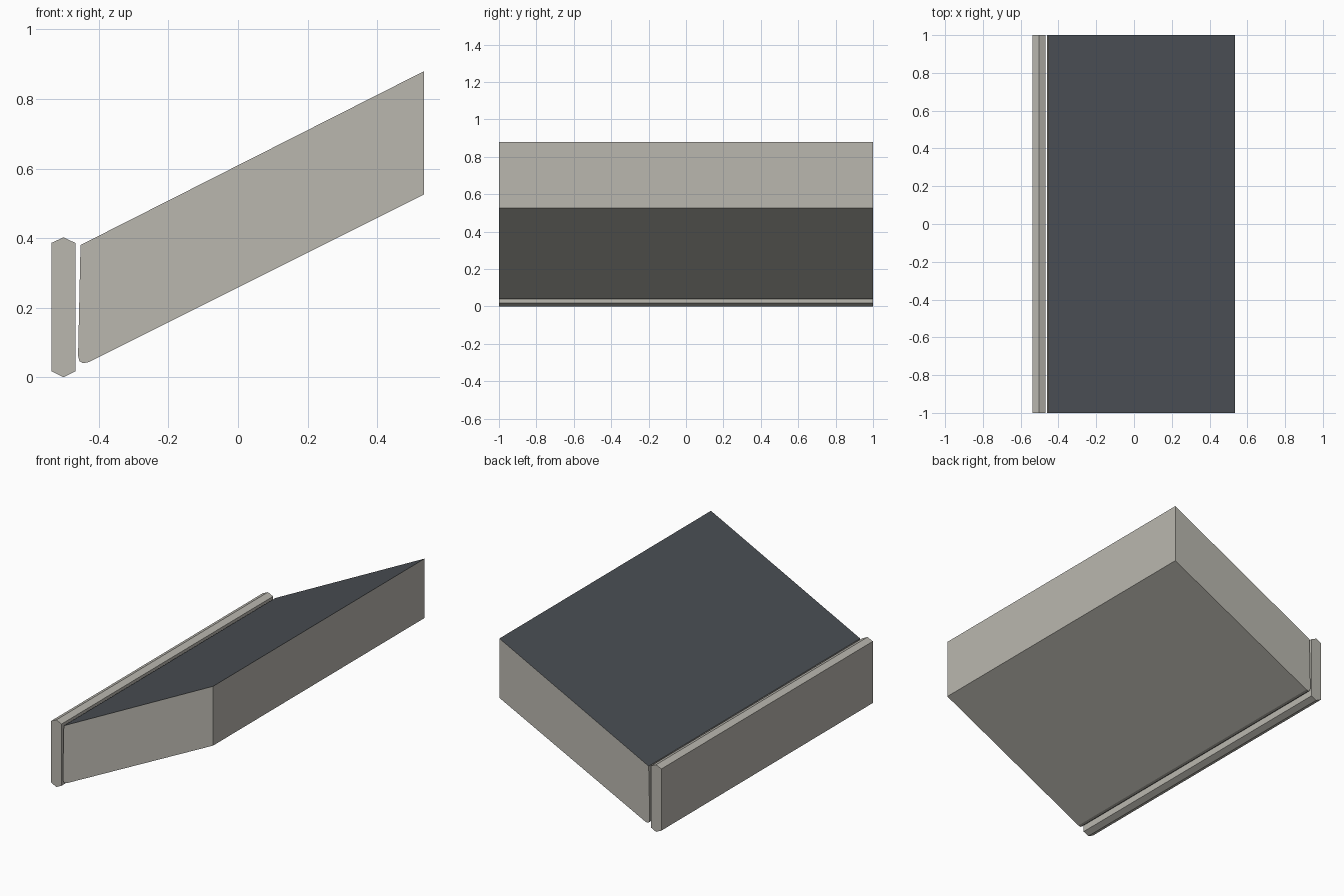
import bpy
import bmesh

cube = bpy.data.objects.get("Cube")
if cube:
    bpy.data.objects.remove(cube, do_unlink=True)


def flat_material(name, color):
    mat = bpy.data.materials.new(name)
    mat.use_nodes = True
    mat.diffuse_color = color
    bsdf = next(n for n in mat.node_tree.nodes if n.type == 'BSDF_PRINCIPLED')
    bsdf.inputs["Base Color"].default_value = color
    return mat


stone = flat_material("warm grey", (0.49, 0.475, 0.43, 1))
slate = flat_material("dark slate", (0.07, 0.078, 0.09, 1))


def extrude_profile(name, profile, materials):
    """Sweep an (x, z) outline along the full depth."""
    bm = bmesh.new()
    face = bm.faces.new([bm.verts.new((x, -1, z)) for x, z in profile])
    result = bmesh.ops.extrude_face_region(bm, geom=[face])
    moved = [g for g in result["geom"] if isinstance(g, bmesh.types.BMVert)]
    bmesh.ops.translate(bm, verts=moved, vec=(0, 2, 0))
    bmesh.ops.recalc_face_normals(bm, faces=bm.faces[:])
    mesh = bpy.data.meshes.new(name)
    for mat in materials:
        mesh.materials.append(mat)
    # The upward face takes the last material
    for f in bm.faces:
        if f.normal.z > 0.5:
            f.material_index = len(materials) - 1
    bm.to_mesh(mesh)
    bm.free()
    obj = bpy.data.objects.new(name, mesh)
    bpy.context.collection.objects.link(obj)
    return obj


# Sloping slab with a softened lower edge and a dark top
extrude_profile("roof_slab", [
    (-0.453, 0.38), (-0.46, 0.062), (-0.456, 0.046), (-0.446, 0.04),
    (-0.43, 0.043), (0.535, 0.525), (0.535, 0.88)], [stone, slate])

# Upright board with pointed top and bottom edges
extrude_profile("eave_board", [
    (-0.537, 0.017), (-0.502, 0), (-0.468, 0.017),
    (-0.468, 0.386), (-0.502, 0.402), (-0.537, 0.386)], [stone])
